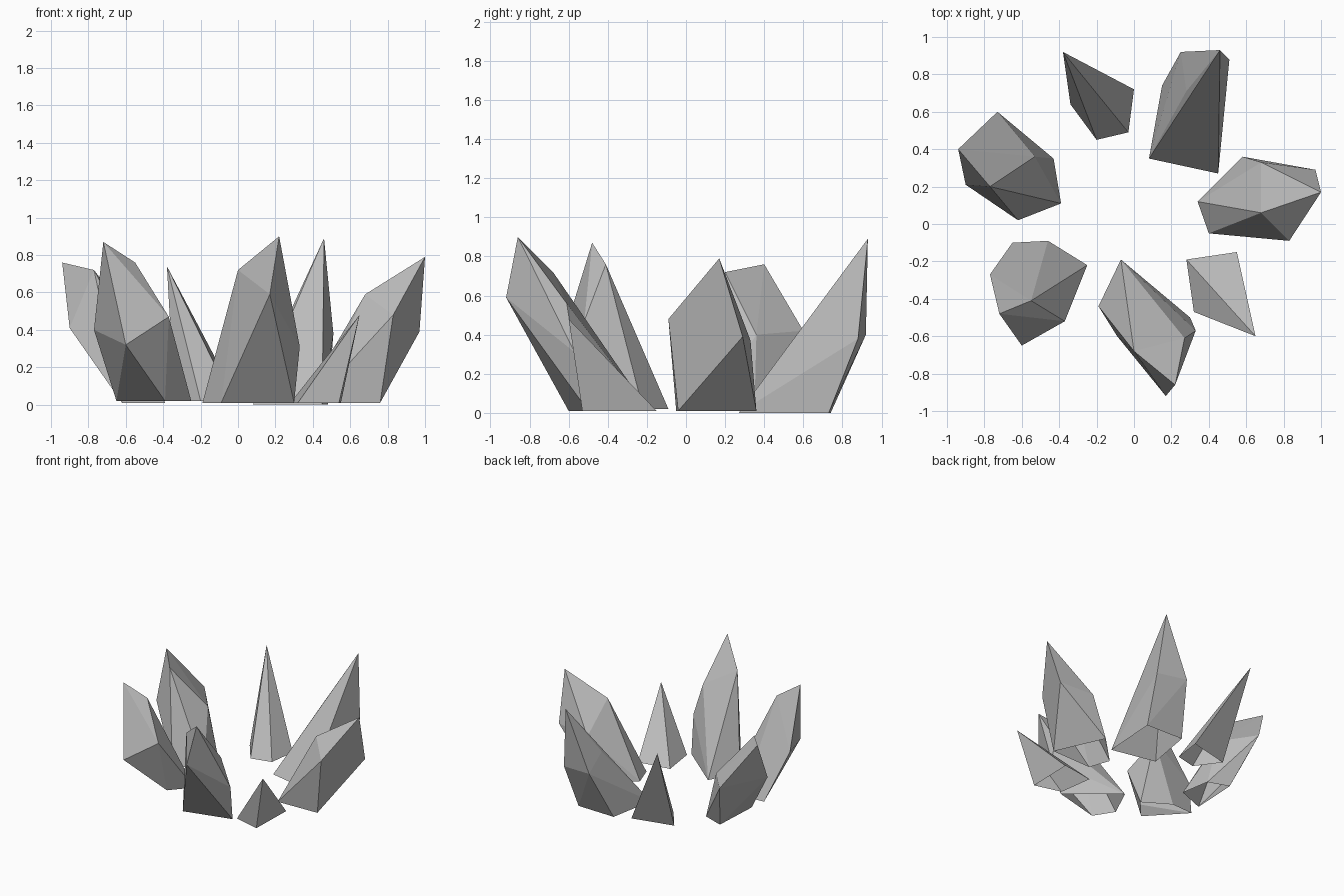
import bpy
import bmesh

# Remove only the default cube
default_cube = bpy.data.objects.get("Cube")
if default_cube:
    bpy.data.objects.remove(default_cube, do_unlink=True)

# Single flat stone colour
stone = bpy.data.materials.new("grey_stone")
stone.use_nodes = True
stone_colour = (0.5, 0.5, 0.5, 1)
stone.diffuse_color = stone_colour
shader = next(n for n in stone.node_tree.nodes if n.type == 'BSDF_PRINCIPLED')
shader.inputs["Base Color"].default_value = stone_colour
shader.inputs["Roughness"].default_value = 0.9


def make_shard(name, base_z, base, crown):
    """Faceted leaning shard: a hull of a ground outline and crown corners, hollow underneath."""
    bm = bmesh.new()
    foot = [bm.verts.new((x, y, base_z)) for x, y in base]
    for corner in crown:
        bm.verts.new(corner)
    bmesh.ops.convex_hull(bm, input=bm.verts[:])

    # Open the underside and merge flat triangles into clean facets
    underside = [f for f in bm.faces if all(v in foot for v in f.verts)]
    bmesh.ops.recalc_face_normals(bm, faces=bm.faces[:])
    bmesh.ops.delete(bm, geom=underside, context='FACES')
    bmesh.ops.dissolve_limit(bm, angle_limit=0.02,
                             verts=bm.verts[:], edges=bm.edges[:])

    mesh = bpy.data.meshes.new(name)
    bm.to_mesh(mesh)
    bm.free()
    mesh.materials.append(stone)
    shard = bpy.data.objects.new(name, mesh)
    bpy.context.collection.objects.link(shard)
    return shard


# Ring of shards, each leaning outward from the middle
make_shard("front_shard", 0.01,
           base=[(-.07, -.19), (-.19, -.44), (-.09, -.6), (.3, -.5)],
           crown=[(.22, -.86, .9), (0, -.68, .72), (.17, -.92, .59),
                  (.33, -.57, .31), (.27, -.61, .56)])

make_shard("front_left_small_shard", 0.01,
           base=[(.28, -.19), (.55, -.15), (.54, -.53), (.32, -.47)],
           crown=[(.65, -.6, .48)])

make_shard("left_shard", 0.01,
           base=[(.76, -.04), (.4, -.05), (.34, .12), (.58, .36)],
           crown=[(1, .17, .79), (.68, .06, .59), (.83, -.09, .48),
                  (.97, .29, .39), (.68, .33, .37)])

make_shard("back_left_shard", 0,
           base=[(.45, .27), (.48, .73), (.15, .74), (.08, .35)],
           crown=[(.46, .93, .89), (.25, .92, .4), (.51, .88, .38),
                  (.28, .71, .5)])

make_shard("back_small_shard", 0.02,
           base=[(0, .72), (-.03, .49), (-.2, .45), (-.34, .64)],
           crown=[(-.38, .92, .74)])

make_shard("right_shard", 0.01,
           base=[(-.39, .11), (-.62, .02), (-.6, .41), (-.43, .35)],
           crown=[(-.94, .4, .76), (-.77, .2, .72), (-.9, .21, .41),
                  (-.73, .6, .42), (-.53, .36, .4)])

make_shard("front_right_shard", 0.02,
           base=[(-.65, -.1), (-.46, -.09), (-.25, -.22), (-.39, -.38)],
           crown=[(-.72, -.48, .87), (-.55, -.41, .76), (-.37, -.52, .47),
                  (-.6, -.65, .32), (-.77, -.27, .4)])
